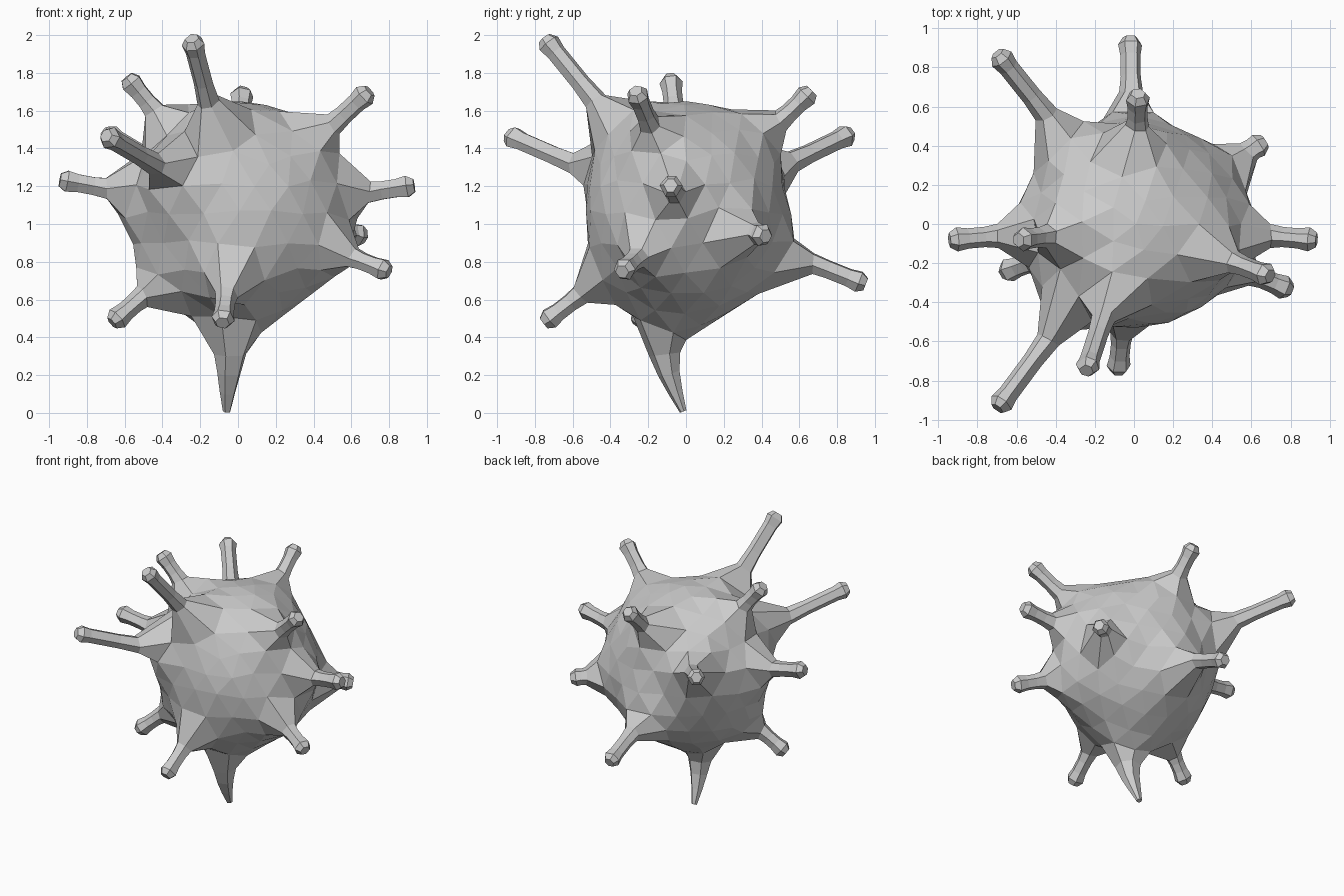
import bpy, bmesh, random
from mathutils import Vector

random.seed(4)
if "Cube" in bpy.data.objects:
    bpy.data.objects.remove(bpy.data.objects["Cube"])

grey = bpy.data.materials.new("light grey")
grey.use_nodes = True
grey.diffuse_color = (0.6, 0.6, 0.6, 1)
grey.node_tree.nodes["Principled BSDF"].inputs["Base Color"].default_value = (0.6, 0.6, 0.6, 1)

CENTRE = Vector((0, 0, 1.06))
RADII = Vector((0.575, 0.53, 0.59))

# Tips of the knobbed arms
TIPS = [
    (-0.24, -0.735, 1.965),   # upper front
    (-0.575, -0.08, 1.76),    # upper right
    (-0.685, -0.925, 1.46),   # front right
    (-0.685, 0.855, 1.47),    # back right
    (-0.92, -0.08, 1.23),     # right
    (-0.65, -0.24, 0.49),     # lower right
    (-0.08, -0.735, 0.49),    # lower front
    (0.78, -0.33, 0.755),     # lower left
    (0.65, 0.41, 0.94),       # back left
    (0.91, -0.08, 1.20),      # left
    (0.68, -0.26, 1.69),      # upper left
    (0.02, 0.65, 1.69),       # upper back
    (-0.02, 0.93, 0.69),      # back
]


def arm_path(tip):
    """Slim shaft with a swollen blunt end, as centres and radii."""
    ray = Vector(tip) - CENTRE
    length = ray.length
    long = max(0, length - 0.9)
    stations = [(0.70 + 0.25 * long, 0.062), (0.76 + 0.5 * long, 0.052),
                (length - 0.075, 0.052), (length - 0.015, 0.062), (length + 0.023, 0.038)]
    return [(CENTRE + ray.normalized() * s, r) for s, r in stations]


def grow(bm, root, path):
    """Open the fan of faces round a vertex and loft its rim along a path."""
    follow = {l.link_loop_next.vert: l.link_loop_prev.vert for l in root.link_loops}
    rim = [next(iter(follow))]
    while len(rim) < len(follow):
        rim.append(follow[rim[-1]])
    bm.verts.remove(root)
    middle = sum((v.co for v in rim), Vector()) / len(rim)
    spokes = [v.co - middle for v in rim]
    before = middle
    for i, (centre, radius) in enumerate(path):
        after = path[min(i + 1, len(path) - 1)][0]
        way = (after - before).normalized()
        ring = [bm.verts.new(centre + (s - way * s.dot(way)).normalized() * radius)
                for s in spokes]
        for k in range(len(rim)):
            n = (k + 1) % len(rim)
            bm.faces.new((rim[k], rim[n], ring[n], ring[k]))
        rim, before = ring, centre
    bm.faces.new(rim)


# Every limb: direction of its root, length and path
limbs = [((Vector(t) - CENTRE).normalized(), (Vector(t) - CENTRE).length, arm_path(t))
         for t in TIPS]
# Pointed tail, bending back towards its tip
tail = [((-0.04, -0.112, 0.31), 0.087), ((-0.047, -0.09, 0.21), 0.063),
        ((-0.055, -0.055, 0.11), 0.042), ((-0.06, -0.015, 0.008), 0.02)]
limbs.append((Vector((-0.04, -0.12, -0.6)).normalized(), 1.15,
              [(Vector(p), r) for p, r in tail]))

# Faceted ball, its vertices nudged so that one lies under each limb
bm = bmesh.new()
bmesh.ops.create_icosphere(bm, subdivisions=3, radius=1)
for v in bm.verts:
    v.co += Vector([random.uniform(-0.025, 0.025) for _ in range(3)])
    v.co.normalize()
roots = []
for way, length, path in limbs:
    root = min(bm.verts, key=lambda v: (v.co - way).length)
    roots.append(root)
    shift = way - root.co
    old = root.co.copy()
    for v in bm.verts:
        v.co += shift * max(0, 1 - v.co.angle(old) / 0.45)
        v.co.normalize()

# Draw the ball out into a low tent below every limb
for v in bm.verts:
    d = v.co.copy()
    lift = 0
    for way, length, path in limbs:
        reach = 0.22 + 0.12 * length
        away = 0.57 * d.angle(way)
        lift = max(lift, 0.15 * length * max(0, 1 - away / reach) ** 1.8)
    v.co = CENTRE + d * RADII + d * lift

for root, (way, length, path) in zip(roots, limbs):
    grow(bm, root, path)

bmesh.ops.recalc_face_normals(bm, faces=bm.faces)
mesh = bpy.data.meshes.new("spiked_body")
bm.to_mesh(mesh)
bm.free()
mesh.materials.append(grey)
bpy.context.collection.objects.link(bpy.data.objects.new("spiked_body", mesh))
